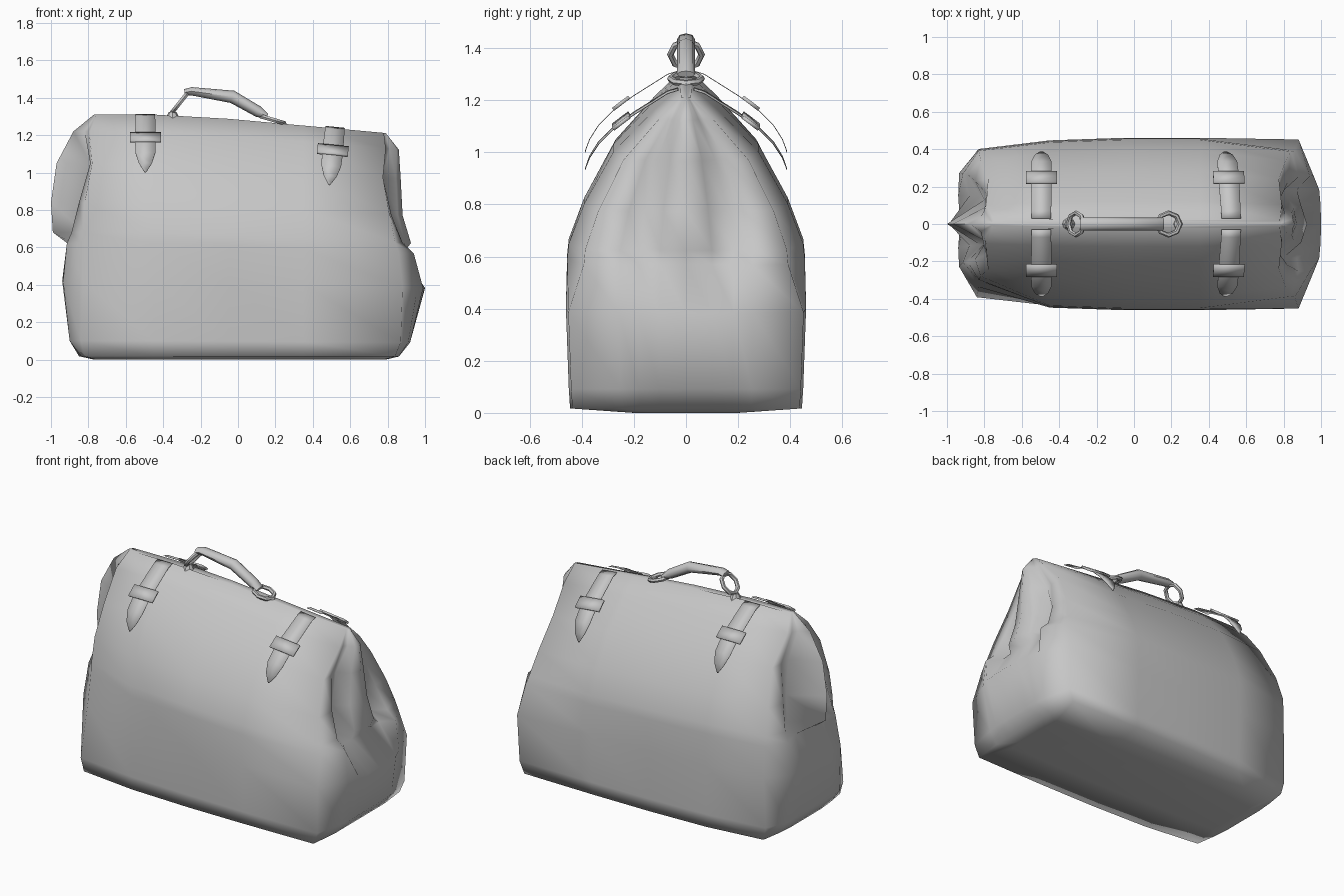
import bpy, bmesh, math
from mathutils import Vector, Matrix

cube = bpy.data.objects.get("Cube")
if cube:
    bpy.data.objects.remove(cube)

leather = bpy.data.materials.new("grey_leather")
leather.use_nodes = True
leather.diffuse_color = (0.57, 0.57, 0.57, 1)
leather.node_tree.nodes["Principled BSDF"].inputs["Base Color"].default_value = (0.57, 0.57, 0.57, 1)


def finish(name, bm, angle):
    """Turn a bmesh into a smooth-shaded object that keeps sharp edges."""
    bmesh.ops.recalc_face_normals(bm, faces=bm.faces)
    mesh = bpy.data.meshes.new(name)
    bm.to_mesh(mesh)
    bm.free()
    mesh.materials.append(leather)
    for poly in mesh.polygons:
        poly.use_smooth = True
    mesh.set_sharp_from_angle(angle=math.radians(angle))
    obj = bpy.data.objects.new(name, mesh)
    bpy.context.collection.objects.link(obj)
    return obj


def loft(name, rings, angle):
    """Skin closed rings of points and cap both ends."""
    bm = bmesh.new()
    rows = [[bm.verts.new(p) for p in ring] for ring in rings]
    n = len(rows[0])
    for a, b in zip(rows, rows[1:]):
        for i in range(n):
            j = (i + 1) % n
            bm.faces.new((a[i], a[j], b[j], b[i]))
    bm.faces.new(rows[0])
    bm.faces.new(rows[-1])
    return finish(name, bm, angle)


def sag(x):
    """Height factor: the top slopes down towards +x."""
    return 1 - 0.076 * max(0, (x + 0.3) / 1.1)


# Bag body: horizontal slices, each with a folded gusset at both ends.
# height, half width, pinch of the front corner at -x,
# then x of fin, fold, shoulder, corner for each end
slices = [
    (0, .2, 1, -.77, -.77, -.77, -.76, .79, .79, .79, .78),
    (.018, .445, 1, -.85, -.85, -.84, -.82, .86, .86, .86, .84),
    (.1, .45, 1, -.9, -.9, -.9, -.84, .92, .92, .91, .87),
    (.42, .461, .84, -.93, -.94, -.935, -.83, 1, .99, .96, .88),
    (.62, .456, .76, -.91, -.88, -.915, -.83, .88, .87, .94, .86),
    (.68, .45, .76, -.99, -.82, -.89, -.83, .925, .8, .88, .84),
    (.84, .391, .82, -1, -.8, -.85, -.82, .88, .775, .82, .81),
    (1.05, .278, 1, -.97, -.79, -.79, -.78, .87, .77, .775, .775),
    (1.22, .12, 1, -.88, -.82, -.8, -.79, .86, .81, .79, .79),
    (1.31, .022, 1, -.77, -.76, -.76, -.75, .79, .79, .78, .78),
]
rings = []
for h, w, pinch, *ends in slices:
    left, right = ends[:4], ends[4:]
    fin, fold, shoulder, corner = right
    flank = fold + (fin - fold) * .75
    half = list(zip(left, (0, .33, .59, .87)))
    half += [(-.45, .97), (-.05, 1), (.35, 1)]
    half += [(corner, .98 if h < .6 else .86), (shoulder, .56), (fold, .4), (flank, .22), (fin, 0)]
    outline = half + [(x, -y * (pinch if x < -.7 else 1)) for x, y in half[-2:0:-1]]
    rings.append([(x, y * w, h * sag(x)) for x, y in outline])
loft("bag_body", rings, 95)

# Carrying handle: a tapered, bent grip
grip = [(-.285, 1.428, .018), (-.25, 1.435, .022), (-.03, 1.405, .034),
        (.11, 1.325, .03), (.155, 1.3, .014)]
rings = []
for i, (x, z, r) in enumerate(grip):
    before, after = grip[max(i - 1, 0)], grip[min(i + 1, len(grip) - 1)]
    along = Vector((after[0] - before[0], 0, after[1] - before[1])).normalized()
    up = Vector((-along.z, 0, along.x))
    rings.append([Vector((x, .034 * math.cos(t), z)) + up * r * math.sin(t)
                  for t in (k * math.tau / 8 for k in range(8))])
loft("handle_grip", rings, 50)


def link_ring(name, start, end):
    """Octagonal ring spanning two points on the centre plane."""
    a, b = Vector((start[0], 0, start[1])), Vector((end[0], 0, end[1]))
    major = (b - a).length / 2
    bpy.ops.mesh.primitive_torus_add(
        major_segments=8, minor_segments=6, major_radius=.06, minor_radius=.013,
        location=(a + b) / 2, rotation=(0, -math.atan2(b.z - a.z, b.x - a.x), 0))
    ring = bpy.context.object
    ring.name = name
    ring.scale.x = major / .06
    ring.data.materials.append(leather)
    bpy.ops.object.shade_smooth_by_angle(angle=math.radians(50))


link_ring("left_handle_ring", (-.35, 1.325), (-.27, 1.425))
link_ring("right_handle_ring", (.125, 1.3), (.245, 1.265))


def anchor(name, x, z):
    """Small tapered stud that holds a handle ring."""
    bm = bmesh.new()
    bmesh.ops.create_cone(bm, cap_ends=True, segments=8, radius1=.045, radius2=.02, depth=.05)
    bmesh.ops.translate(bm, verts=bm.verts, vec=(x, 0, z))
    finish(name, bm, 40)


anchor("left_handle_anchor", -.35, 1.3)
anchor("right_handle_anchor", .235, 1.245)


def ribbon(name, rows, thickness, place):
    """Thin band through rows of (y, z, half width)."""
    bm = bmesh.new()
    pairs = [[bm.verts.new((s * w, y, z)) for s in (-1, 1)] for y, z, w in rows]
    for a, b in zip(pairs, pairs[1:]):
        bm.faces.new((a[0], a[1], b[1], b[0]))
    bm.transform(place)
    obj = finish(name, bm, 40)
    solid = obj.modifiers.new("thickness", "SOLIDIFY")
    solid.thickness = thickness
    solid.offset = 0


# Closing straps with buckles, on both slopes of the bag
strap = [(.03, 1.312, .052), (.07, 1.3, .052), (.2, 1.218, .055), (.28, 1.16, .055),
         (.335, 1.105, .053), (.37, 1.05, .035), (.385, 1.01, .01), (.387, 1, .003)]
buckle = [(.218, 1.212, .083), (.25, 1.188, .083), (.28, 1.165, .083)]
for side, x, drop, tilt in (("left", -.495, 0, 0), ("right", .498, -.068, .1)):
    for face, sign in (("front", -1), ("back", 1)):
        place = (Matrix.Translation((x, 0, drop + 1.1)) @ Matrix.Rotation(tilt, 4, "Y")
                 @ Matrix.Translation((0, 0, -1.1)) @ Matrix.Diagonal((1, sign, 1, 1)))
        ribbon(f"{face}_{side}_strap", strap, .003, place)
        ribbon(f"{face}_{side}_buckle", buckle, .014, place)
